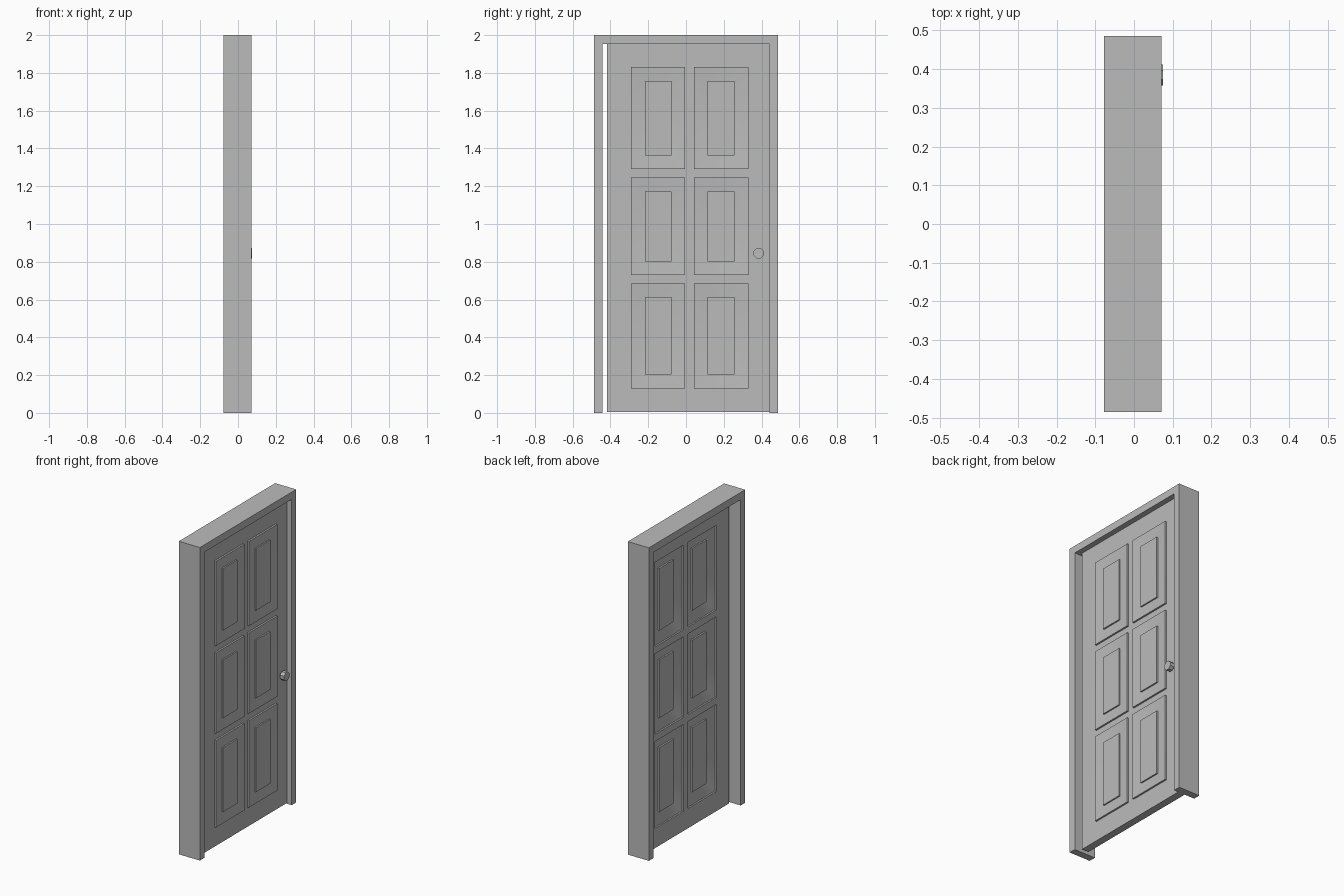
import bpy, bmesh, math
from mathutils import Matrix

cube = bpy.data.objects.get("Cube")
if cube:
    bpy.data.objects.remove(cube, do_unlink=True)

GREY = (0.5, 0.5, 0.5, 1.0)
mat = bpy.data.materials.new("plain grey")
mat.use_nodes = True
mat.diffuse_color = GREY
mat.node_tree.nodes["Principled BSDF"].inputs["Base Color"].default_value = GREY


def finish(bm, name, smooth=False):
    """Weld, orient and link a mesh as a named object."""
    bmesh.ops.remove_doubles(bm, verts=bm.verts, dist=1e-5)
    bmesh.ops.recalc_face_normals(bm, faces=bm.faces)
    me = bpy.data.meshes.new(name)
    bm.to_mesh(me)
    bm.free()
    me.materials.append(mat)
    ob = bpy.data.objects.new(name, me)
    bpy.context.collection.objects.link(ob)
    if smooth:
        bpy.ops.object.select_all(action='DESELECT')
        ob.select_set(True)
        bpy.context.view_layer.objects.active = ob
        bpy.ops.object.shade_smooth_by_angle(angle=math.radians(30))
    return ob


def quad(bm, pts):
    bm.faces.new([bm.verts.new(p) for p in pts])


def rect(x, y0, y1, z0, z1, inset=0.0):
    a, b, c, d = y0 + inset, y1 - inset, z0 + inset, z1 - inset
    return [(x, a, c), (x, b, c), (x, b, d), (x, a, d)]


# Door frame: an upside-down U extruded through the wall depth
bm = bmesh.new()
outer, inner, head = 0.486, 0.441, 1.953
outline = [(-outer, 0), (-outer, 2), (outer, 2), (outer, 0),
           (inner, 0), (inner, head), (-inner, head), (-inner, 0)]
face = bm.faces.new([bm.verts.new((-0.078, y, z)) for y, z in outline])
ext = bmesh.ops.extrude_face_region(bm, geom=[face])
moved = [v for v in ext["geom"] if isinstance(v, bmesh.types.BMVert)]
bmesh.ops.translate(bm, verts=moved, vec=(0.149, 0, 0))
finish(bm, "door_frame")

# Door leaf: lattice of rails and stiles with six shaped panels on both sides
ys = [-0.418, -0.29, -0.004, 0.042, 0.33, 0.441]
zs = [0.004, 0.13, 0.685, 0.73, 1.245, 1.29, 1.83, 1.953]
FRONT, BACK, MARGIN = 0.036, -0.012, 0.072
# Each ring is (inset from panel edge, x position)
front_rings = [(0, FRONT), (0, FRONT + 0.011), (MARGIN, FRONT + 0.003),
               (MARGIN, FRONT + 0.012)]
back_rings = [(0, BACK), (0, BACK + 0.010), (MARGIN, BACK + 0.030),
              (MARGIN, BACK + 0.020)]

bm = bmesh.new()
for x, rings in ((FRONT, front_rings), (BACK, back_rings)):
    for i in range(len(ys) - 1):
        for j in range(len(zs) - 1):
            cell = (ys[i], ys[i + 1], zs[j], zs[j + 1])
            if i % 2 == 0 or j % 2 == 0:
                quad(bm, rect(x, *cell))
                continue
            loops = [rect(rx, *cell, inset) for inset, rx in rings]
            for a, b in zip(loops, loops[1:]):
                for k in range(4):
                    n = (k + 1) % 4
                    quad(bm, [a[k], a[n], b[n], b[k]])
            quad(bm, loops[-1])

# Outer edges of the leaf
for y in (ys[0], ys[-1]):
    for a, b in zip(zs, zs[1:]):
        quad(bm, [(BACK, y, a), (FRONT, y, a), (FRONT, y, b), (BACK, y, b)])
for z in (zs[0], zs[-1]):
    for a, b in zip(ys, ys[1:]):
        quad(bm, [(BACK, a, z), (FRONT, a, z), (FRONT, b, z), (BACK, b, z)])
finish(bm, "door_leaf", smooth=True)


# Knob: short stem and an eight-sided grip
def disc(bm, radius, x0, x1):
    m = (Matrix.Translation(((x0 + x1) / 2, 0.385, 0.845))
         @ Matrix.Rotation(math.pi / 2, 4, 'Y')
         @ Matrix.Rotation(math.pi / 8, 4, 'Z'))
    bmesh.ops.create_cone(bm, cap_ends=True, segments=8, radius1=radius,
                          radius2=radius, depth=x1 - x0, matrix=m)


for name, radius, x0, x1 in (("knob_stem", 0.014, 0.034, 0.05),
                             ("door_knob", 0.029, 0.047, 0.075)):
    bm = bmesh.new()
    disc(bm, radius, x0, x1)
    finish(bm, name)
